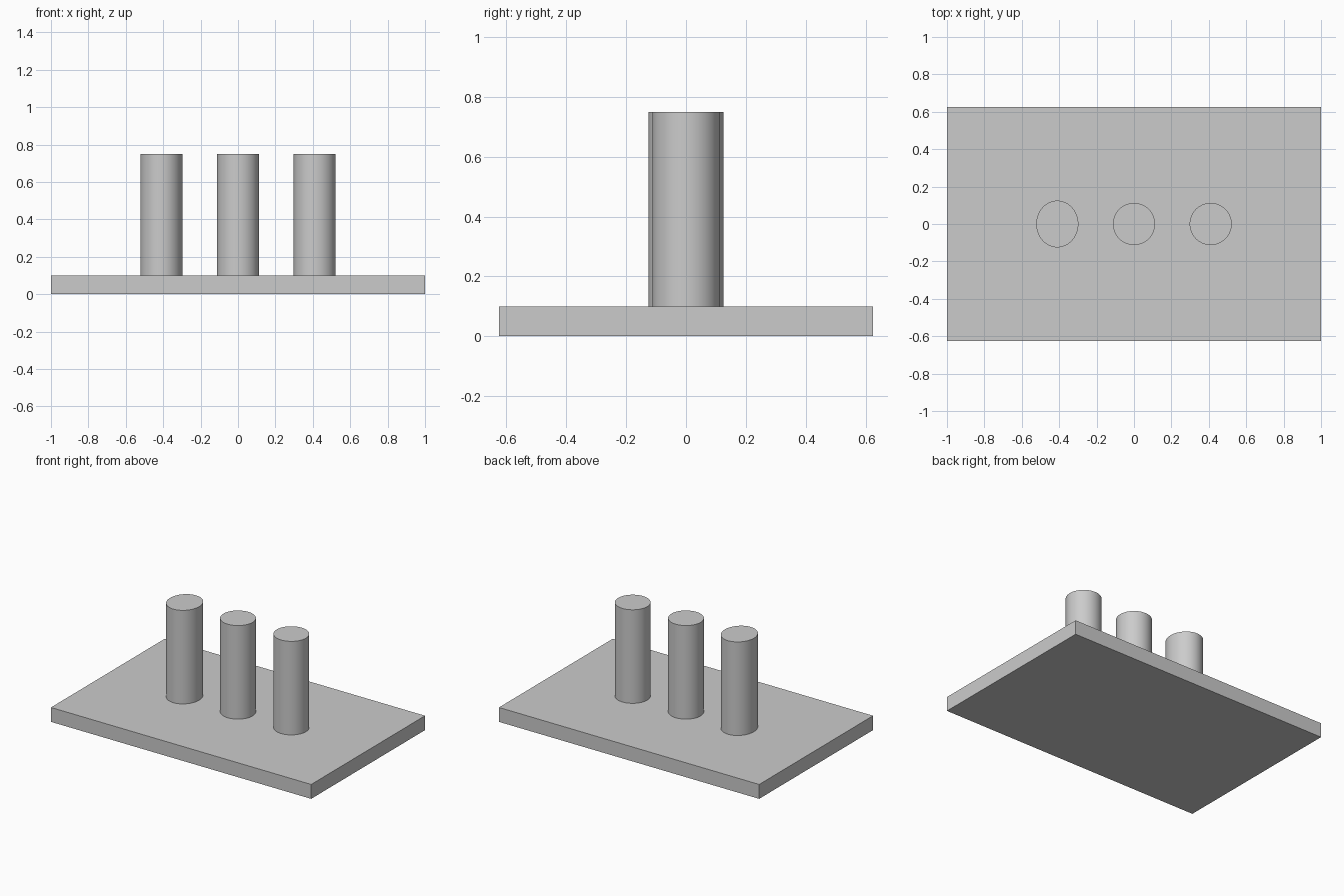
import bpy

default_cube = bpy.data.objects.get("Cube")
if default_cube:
    bpy.data.objects.remove(default_cube, do_unlink=True)

# Single flat grey
grey = bpy.data.materials.new("light_grey")
grey.use_nodes = True
grey.diffuse_color = (0.6, 0.6, 0.6, 1)
grey.node_tree.nodes["Principled BSDF"].inputs["Base Color"].default_value = (0.6, 0.6, 0.6, 1)

BASE_TOP = 0.10
POST_TOP = 0.75


def finish(name, scale):
    obj = bpy.context.object
    obj.name = name
    obj.scale = scale
    bpy.ops.object.transform_apply(location=False, rotation=False, scale=True)
    obj.data.materials.append(grey)
    return obj


# Base plate
bpy.ops.mesh.primitive_cube_add(size=1, location=(0, 0, BASE_TOP / 2))
finish("base_plate", (2, 1.25, BASE_TOP))


# Upright posts; the right one is slightly oval
def post(name, x, radius_x, radius_y):
    bpy.ops.mesh.primitive_cylinder_add(
        vertices=64, radius=1, depth=1, location=(x, 0, (BASE_TOP + POST_TOP) / 2))
    finish(name, (radius_x, radius_y, POST_TOP - BASE_TOP))
    bpy.ops.object.shade_smooth_by_angle()


post("right_post", -0.41, 0.1125, 0.125)
post("middle_post", 0, 0.1125, 0.1125)
post("left_post", 0.41, 0.1125, 0.1125)
